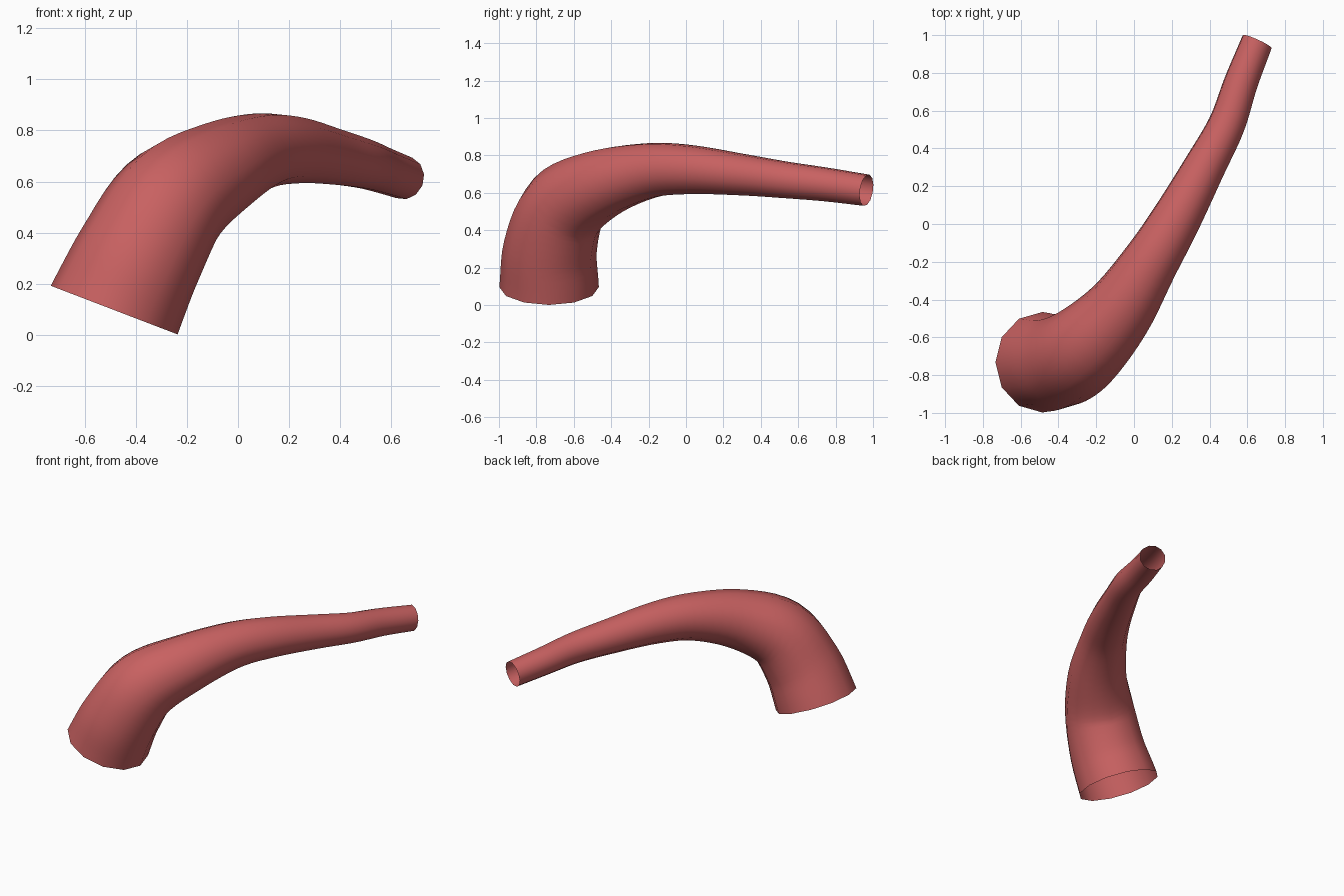
import bpy, bmesh, math
from mathutils import Vector

if "Cube" in bpy.data.objects:
    bpy.data.objects.remove(bpy.data.objects["Cube"])

SIDES = 12
STEPS = 5

# Centre line stations: x, y, z, radius
stations = [
    (-0.485, -0.732, 0.096, 0.266),
    (-0.385, -0.725, 0.31, 0.25),
    (-0.26, -0.65, 0.52, 0.23),
    (-0.08, -0.46, 0.645, 0.19),
    (0.085, -0.205, 0.717, 0.152),
    (0.22, 0.02, 0.724, 0.133),
    (0.372, 0.30, 0.697, 0.112),
    (0.49, 0.525, 0.67, 0.099),
    (0.565, 0.745, 0.645, 0.091),
    (0.652, 0.965, 0.614, 0.085),
]
BASE_DIR = Vector((0.358, 0, 0.934)).normalized()
TIP_DIR = Vector((0.41, 0.90, -0.14)).normalized()


def spline(a, b, c, d, t):
    """Smooth curve from b to c."""
    return 0.5 * (2 * b + (c - a) * t + (2 * a - 5 * b + 4 * c - d) * t * t
                  + (3 * b - a - 3 * c + d) * t ** 3)


# Refine the centre line
pts = [Vector(s) for s in stations]
pts = [2 * pts[0] - pts[1]] + pts + [2 * pts[-1] - pts[-2]]
path = []
for i in range(1, len(pts) - 2):
    path += [spline(*pts[i - 1:i + 3], k / STEPS) for k in range(STEPS)]
path.append(pts[-2])
centres = [p.to_3d() for p in path]

# Sweep a tapering ring along it, leaving both ends open
bm = bmesh.new()
side = Vector((0, 1, 0))
rings = []
for i, c in enumerate(centres):
    if i == 0:
        d = BASE_DIR
    elif i == len(centres) - 1:
        d = TIP_DIR
    else:
        d = (centres[i + 1] - centres[i - 1]).normalized()
    side = (side - d * side.dot(d)).normalized()
    other = d.cross(side)
    ring = []
    for k in range(SIDES):
        a = math.tau * k / SIDES
        ring.append(bm.verts.new(c + path[i][3] * (side * math.cos(a) + other * math.sin(a))))
    rings.append(ring)
for r0, r1 in zip(rings, rings[1:]):
    for k in range(SIDES):
        n = (k + 1) % SIDES
        bm.faces.new((r0[k], r0[n], r1[n], r1[k])).smooth = True

mesh = bpy.data.meshes.new("curved_tube")
bm.to_mesh(mesh)
bm.free()
tube = bpy.data.objects.new("curved_tube", mesh)
bpy.context.collection.objects.link(tube)

# Single colour
red = bpy.data.materials.new("soft_red")
red.diffuse_color = (0.58, 0.12, 0.12, 1)
red.use_nodes = True
red.node_tree.nodes["Principled BSDF"].inputs["Base Color"].default_value = red.diffuse_color
mesh.materials.append(red)
